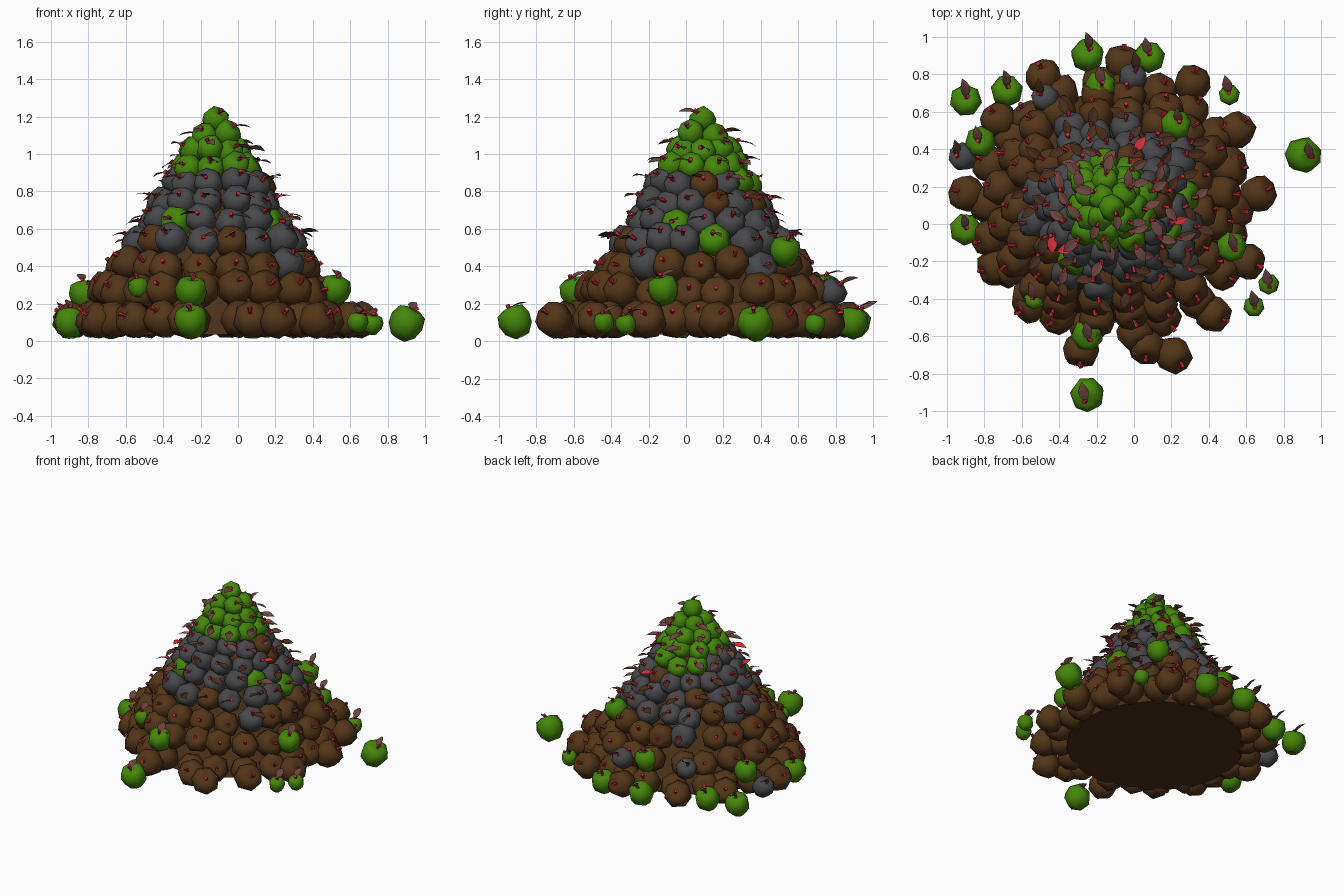
import bpy, bmesh, math, random
from mathutils import Vector, Matrix

if "Cube" in bpy.data.objects:
    bpy.data.objects.remove(bpy.data.objects["Cube"])

random.seed(4)
CX, CY = -0.12, 0.09
COLORS = {
    "brown": (0.088, 0.036, 0.009, 1), "grey": (0.065, 0.065, 0.07, 1),
    "green": (0.06, 0.24, 0.003, 1), "stem": (0.6, 0.02, 0.035, 1),
    "rosy_leaf": (0.15, 0.06, 0.05, 1), "dark_leaf": (0.07, 0.028, 0.012, 1),
    "red_leaf": (0.65, 0.03, 0.04, 1), "core": (0.07, 0.03, 0.009, 1),
}
parts = {k: bmesh.new() for k in COLORS}


def lathe(bm, profile, seg, mat):
    rings = []
    for r, z in profile:
        n = 1 if r == 0 else seg
        rings.append([bm.verts.new(mat @ Vector((r * math.cos(2 * math.pi * i / seg),
                                                 r * math.sin(2 * math.pi * i / seg), z)))
                      for i in range(n)])
    for a, b in zip(rings, rings[1:]):
        for i in range(seg):
            j = (i + 1) % seg
            vs = [a[i % len(a)], a[j % len(a)], b[j % len(b)], b[i % len(b)]]
            bm.faces.new(list(dict.fromkeys(vs)))


APPLE = [(0, -0.78), (0.45, -0.92), (0.88, -0.45), (1, 0.12), (0.82, 0.68), (0.38, 0.86), (0, 0.62)]
LEAF = [(0, 0.06, 0), (0.3, 0.25, 0.06), (0.6, 0.27, 0.08), (0.85, 0.14, 0.06), (1.05, 0.0, 0.0)]


def leaf(bm, mat, length):
    # gently curved, folded blade with a central rib
    rows = []
    for x, w, z in LEAF:
        rows.append([bm.verts.new(mat @ (Vector((x, s * w, z + abs(s) * w * 0.2)) * length))
                     for s in ((-1, 0, 1) if w else (0,))])
    for a, b in zip(rows, rows[1:]):
        for i in (0, 1):
            vs = [a[i], a[i + 1], b[min(i + 1, len(b) - 1)], b[min(i, len(b) - 1)]]
            bm.faces.new(list(dict.fromkeys(vs)))


def apple(kind, pos, r, leaf_kind=None, tilt=0.8, heading=None):
    pos = Vector(pos)
    out = Vector((pos.x - CX, pos.y - CY, 0))
    out = out.normalized() if out.length > 0.02 else Vector((0.3, -0.3, 0))
    axis = out * math.sin(tilt) + Vector((0, 0, math.cos(tilt)))
    axis += Vector([random.uniform(-0.3, 0.3) for _ in range(3)])
    q = axis.to_track_quat('Z', 'Y').to_matrix().to_4x4()
    base = Matrix.Translation(pos) @ q @ Matrix.Rotation(random.uniform(0, 6.28), 4, 'Z')
    lathe(parts[kind], APPLE, 7, base @ Matrix.Scale(r, 4))
    # bent stem in two short pieces
    s0 = base @ Matrix.Translation((0, 0, r * 0.6))
    lathe(parts["stem"], [(0, 0), (0.009, 0), (0.009, r * 0.32), (0, r * 0.32)], 5, s0)
    s1 = s0 @ Matrix.Translation((0, 0, r * 0.26)) @ Matrix.Rotation(0.5, 4, 'Y')
    lathe(parts["stem"], [(0, 0), (0.01, 0), (0.013, r * 0.22), (0, r * 0.22)], 5, s1)
    if leaf_kind:
        # leaf lies near level beside the stem, rolled a little to one side
        h = heading if heading is not None else math.atan2(out.y, out.x) + random.uniform(-1.3, 1.3)
        pitch = random.uniform(-0.6, -0.2) if heading else random.uniform(-0.1, 0.3)
        m = (Matrix.Translation(base @ Vector((0, 0, r * 0.85))) @ Matrix.Rotation(h, 4, 'Z')
             @ Matrix.Rotation(pitch, 4, 'Y') @ Matrix.Rotation(random.uniform(-0.5, 0.5), 4, 'X'))
        leaf(parts[leaf_kind], m, random.uniform(0.085, 0.105))


# stacked rings of the heap: height, ring radius, apple radius, count
RINGS = [(0.115, 0.66, 0.102, 22), (0.265, 0.58, 0.099, 20), (0.40, 0.485, 0.095, 18),
         (0.525, 0.405, 0.09, 16), (0.635, 0.34, 0.086, 14), (0.74, 0.282, 0.083, 13),
         (0.84, 0.23, 0.08, 11), (0.935, 0.182, 0.077, 9), (1.02, 0.13, 0.075, 7),
         (1.10, 0.072, 0.073, 4)]
for k, (z, rr, r, n) in enumerate(RINGS):
    for i in range(n):
        a = 2 * math.pi * (i + 0.5 * (k % 2)) / n + random.uniform(-0.05, 0.05)
        zz = z + random.uniform(-0.02, 0.02) * (k > 0)
        rad = rr + random.uniform(-0.02, 0.02)
        t = random.random()
        if k <= 2:
            kind = "grey" if k == 2 and t < 0.3 else "brown"
        elif k <= 6:
            kind = "brown" if t < 0.12 else "green" if t > (0.92 if k < 6 else 0.6) else "grey"
        else:
            kind = "green"
        lk = None
        if k >= 3:
            lk = "rosy_leaf" if k >= 6 or kind == "green" else "dark_leaf"
            if k in (5, 6) and i % 5 == 2:
                lk = "red_leaf"
        elif kind == "grey" and t < 0.2:
            lk = "dark_leaf"
        apple(kind, (CX + rad * math.cos(a), CY + rad * math.sin(a), zz), r, lk,
              0.95 if k > 2 else 1.1)
apple("green", (CX, CY, 1.18), 0.073, "rosy_leaf", 0.9)

# outer apples lying around the foot of the heap
BROWN = [(-0.48, 0.78), (-0.06, 0.86), (0.31, 0.75), (0.55, 0.5), (0.66, 0.16), (0.6, -0.2),
         (0.42, -0.48), (0.21, -0.7), (0.07, -0.65), (-0.28, -0.67), (-0.55, -0.43),
         (-0.74, -0.23), (-0.89, 0.16), (-0.72, 0.55), (0.5, 0.32)]
for x, y in BROWN:
    apple("brown", (x, y, 0.11), 0.1, None, 1.0)
for x, y, z in [(-0.91, 0.36, 0.12), (-0.47, 0.67, 0.26), (-0.01, 0.78, 0.26)]:
    apple("grey", (x, y, z), 0.078, "dark_leaf", 0.7, 1.7)
GREEN = [(-0.9, 0.66, 0.1, 0.088), (-0.68, 0.71, 0.1, 0.088), (-0.25, 0.9, 0.1, 0.09),
         (0.08, 0.89, 0.1, 0.088), (-0.18, 0.74, 0.28, 0.085), (-0.9, -0.03, 0.1, 0.088),
         (-0.82, 0.44, 0.25, 0.085), (0.22, 0.53, 0.48, 0.085), (0.902, 0.37, 0.095, 0.098),
         (0.51, 0.69, 0.09, 0.058), (0.72, -0.32, 0.09, 0.058), (0.64, -0.44, 0.1, 0.058),
         (-0.25, -0.91, 0.105, 0.093), (-0.25, -0.59, 0.265, 0.088), (0.52, -0.12, 0.275, 0.085),
         (-0.53, -0.4, 0.285, 0.06)]
for x, y, z, r in GREEN:
    apple("green", (x, y, z), r, "rosy_leaf", 0.3, 1.8)

# dark solid core that closes the heap underneath
lathe(parts["core"], [(0, 0.035), (0.62, 0.035), (0.6, 0.12), (0.04, 1.08), (0, 1.08)], 32,
      Matrix.Translation((CX, CY, 0)))

NAMES = {"brown": "brown_apples", "grey": "grey_apples", "green": "green_apples",
         "stem": "stems", "rosy_leaf": "rosy_leaves", "dark_leaf": "dark_leaves",
         "red_leaf": "red_leaves", "core": "heap_core"}
for key, bm in parts.items():
    if "leaf" not in key:
        bmesh.ops.recalc_face_normals(bm, faces=bm.faces)
    me = bpy.data.meshes.new(NAMES[key])
    bm.to_mesh(me)
    bm.free()
    ob = bpy.data.objects.new(NAMES[key], me)
    bpy.context.collection.objects.link(ob)
    mat = bpy.data.materials.new(NAMES[key])
    mat.diffuse_color = COLORS[key]
    mat.use_nodes = True
    mat.node_tree.nodes["Principled BSDF"].inputs["Base Color"].default_value = mat.diffuse_color
    me.materials.append(mat)
    if key in ("brown", "grey", "green"):
        me.polygons.foreach_set("use_smooth", [True] * len(me.polygons))
